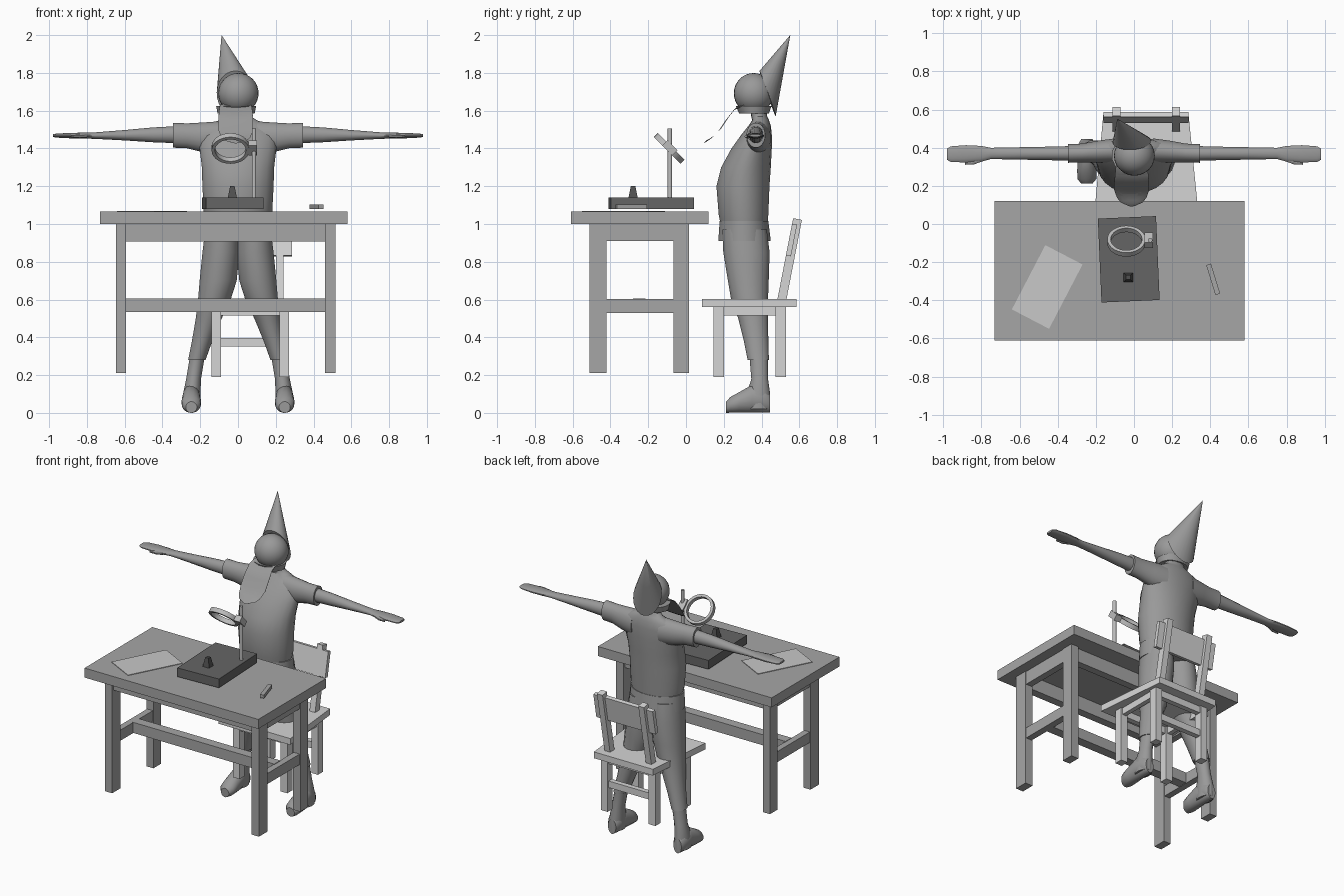
import bpy, bmesh, math
from mathutils import Vector as V, Matrix as M

if "Cube" in bpy.data.objects:
    bpy.data.objects.remove(bpy.data.objects["Cube"])

def mat(name, g):
    m = bpy.data.materials.new(name)
    m.diffuse_color = (g, g, g, 1)
    m.use_nodes = True
    m.node_tree.nodes["Principled BSDF"].inputs["Base Color"].default_value = m.diffuse_color
    return m

TABLE = mat("table grey", 0.38)
CHAIR = mat("chair light grey", 0.66)
BODY = mat("figure grey", 0.32)
BASE = mat("dark base grey", 0.13)
DARK = mat("darkest grey", 0.08)
PAPER = mat("paper grey", 0.58)
METAL = mat("metal grey", 0.5)

def finish(name, bm, m, smooth=False):
    bmesh.ops.recalc_face_normals(bm, faces=bm.faces)
    me = bpy.data.meshes.new(name)
    bm.to_mesh(me)
    bm.free()
    ob = bpy.data.objects.new(name, me)
    bpy.context.collection.objects.link(ob)
    me.materials.append(m)
    if smooth:
        bpy.ops.object.select_all(action='DESELECT')
        ob.select_set(True)
        bpy.context.view_layer.objects.active = ob
        bpy.ops.object.shade_smooth_by_angle(angle=math.radians(40))
    return ob

def box(name, x, y, z, m, rot=0, axis='Z'):
    """Box from (min, max) ranges, turned about its own centre."""
    bm = bmesh.new()
    c = V([(a + b) / 2 for a, b in (x, y, z)])
    s = [b - a for a, b in (x, y, z)]
    mx = M.Translation(c) @ M.Rotation(math.radians(rot), 4, axis) @ M.Diagonal((*s, 1))
    bmesh.ops.create_cube(bm, size=1, matrix=mx)
    return finish(name, bm, m)

def loft(name, secs, m, n=16, smooth=True):
    """Skin through elliptic sections (centre, u axis, v axis)."""
    bm = bmesh.new()
    rings = []
    for c, u, v in secs:
        rings.append([bm.verts.new(V(c) + V(u) * math.cos(a) + V(v) * math.sin(a))
                      for a in (2 * math.pi * (i + .5) / n for i in range(n))])
    for r, q in zip(rings, rings[1:]):
        for i in range(n):
            j = (i + 1) % n
            bm.faces.new((r[i], r[j], q[j], q[i]))
    bm.faces.new(rings[0])
    bm.faces.new(rings[-1])
    return finish(name, bm, m, smooth)

def upright(name, rows, m, n=16):
    """Loft of level sections: x, z, half width, y front, y back."""
    return loft(name, [((x, (a + b) / 2, z), (w, 0, 0), (0, (b - a) / 2, 0))
                       for x, z, w, a, b in rows], m, n)

# --- table
box("table_top", (-.73, .58), (-.61, .12), (1.0, 1.065), TABLE)
TX = ((-.645, -.592), (.46, .515))
TY = ((-.51, -.42), (-.065, .017))
for x in TX:
    for y in TY:
        box("table_leg", x, y, (.21, 1.0), TABLE)
    for z in ((.91, 1.0), (.53, .602)):
        box("table_side_rail", (x[0] + .005, x[1] - .005), (-.42, -.065), z, TABLE)
for y in ((-.495, -.44), (-.05, .0)):
    box("table_long_rail", (-.592, .46), y, (.907, 1.0), TABLE)
box("table_stretcher", (-.6, .47), (-.28, -.215), (.533, .605), TABLE)

# --- chair
bm = bmesh.new()
plan = [(-.205, .085), (.335, .085), (.285, .585), (-.16, .585)]
f = bm.faces.new([bm.verts.new((x, y, .56)) for x, y in plan])
ext = bmesh.ops.extrude_face_region(bm, geom=[f])
bmesh.ops.translate(bm, vec=(0, 0, .043), verts=[e for e in ext['geom'] if isinstance(e, bmesh.types.BMVert)])
finish("chair_seat", bm, CHAIR)
CX = ((-.14, -.09), (.22, .27))
CY = ((.145, .2), (.475, .53))
for x in CX:
    for y in CY:
        box("chair_leg", x, y, (.19, .56), CHAIR)
    box("chair_side_rail", (x[0] + .01, x[1] - .01), (.2, .475), (.515, .56), CHAIR)
for y in CY:
    box("chair_cross_rail", (-.09, .22), (y[0] + .01, y[1] - .01), (.515, .56), CHAIR)
box("chair_stretcher", (-.09, .22), (.485, .52), (.352, .397), CHAIR)
for x in ((-.112, -.07), (.2, .242)):
    box("chair_back_post", x, (.525, .572), (.59, 1.03), CHAIR, -11, 'X')
box("chair_back_slat", (-.16, .287), (.545, .572), (.83, 1.0), CHAIR, -11, 'X')

# --- things on the table
box("instrument_base", (-.18, .125), (-.405, .035), (1.08, 1.14), BASE, 2.5)
loft("base_weight", [((-.03, -.28, 1.14), (.034, 0, 0), (0, .034, 0)),
                     ((-.03, -.28, 1.2), (.017, 0, 0), (0, .017, 0))], DARK, 4, False)
box("paper_sheet", (-.565, -.345), (-.52, -.14), (1.066, 1.07), PAPER, -27.5)
box("pencil", (.402, .428), (-.372, -.208), (1.08, 1.103), TABLE, 17)

# --- magnifier: post, clamp and tilted ring
loft("magnifier_post", [((.085, -.085, z), (.012, 0, 0), (0, .012, 0)) for z in (1.14, 1.505)], METAL, 10)
box("magnifier_clamp", (.055, .1), (-.105, -.065), (1.365, 1.44), METAL, 45, 'X')
bm = bmesh.new()
N = 28
tilt = M.Translation((-.04, -.09, 1.4)) @ M.Rotation(math.radians(-45), 4, 'X')
prof = [(.1, -.015), (.1, .015), (.082, .015), (.082, -.015)]
rings = [[bm.verts.new(tilt @ V((r * math.cos(t), r * math.sin(t), h))) for r, h in prof]
         for t in (2 * math.pi * i / N for i in range(N))]
for i in range(N):
    p, q = rings[i], rings[(i + 1) % N]
    for k in range(4):
        bm.faces.new((p[k], p[(k + 1) % 4], q[(k + 1) % 4], q[k]))
finish("magnifier_ring", bm, METAL, True)

# --- figure: torso and tunic hem
upright("torso", [(0, .96, .165, .19, .43), (0, 1.05, .182, .172, .437), (0, 1.2, .19, .16, .443),
                  (0, 1.3, .193, .185, .45), (0, 1.4, .205, .24, .455), (0, 1.47, .205, .29, .455),
                  (0, 1.52, .17, .33, .45), (0, 1.55, .1, .35, .44), (0, 1.57, .07, .345, .43),
                  (0, 1.63, .06, .34, .43)], BODY, 24)
upright("tunic_hem", [(0, .91, .187, .17, .45), (0, 1.015, .183, .177, .437)], BODY, 24)

for s in (-1, 1):
    # legs and boots
    upright("trouser_leg", [(s * .085, .97, .09, .19, .43), (s * .09, .85, .1, .195, .445),
                            (s * .105, .7, .1, .22, .44), (s * .125, .6, .088, .237, .436),
                            (s * .155, .5, .07, .275, .436), (s * .19, .38, .055, .305, .437),
                            (s * .218, .28, .047, .325, .44)], BODY)
    upright("boot_shaft", [(s * .215, .3, .04, .335, .435), (s * .235, .18, .04, .345, .435),
                           (s * .245, .1, .047, .32, .447), (s * .247, .02, .045, .32, .447)], BODY)
    loft("boot_foot", [((s * .247, y, h / 2), (w, 0, 0), (0, 0, h / 2)) for y, w, h in
                       ((.445, .03, .1), (.42, .045, .13), (.35, .048, .15), (.28, .052, .11),
                        (.235, .05, .085), (.212, .03, .06))], BODY)
    # sleeve, arm and hand
    def limb(name, rows):
        loft(name, [((s * x, y, z), (0, a, 0), (0, 0, b)) for x, y, z, a, b in rows], BODY)
    limb("sleeve", [(.1, .385, 1.455, .065, .09), (.2, .378, 1.46, .058, .078),
                    (.27, .372, 1.467, .05, .067), (.345, .37, 1.47, .05, .067)])
    limb("arm", [(.3, .37, 1.473, .04, .047), (.45, .37, 1.472, .036, .04), (.6, .37, 1.47, .033, .028),
                 (.75, .37, 1.468, .03, .018), (.8, .368, 1.468, .042, .016), (.88, .368, 1.468, .046, .015),
                 (.96, .366, 1.468, .042, .011), (.98, .366, 1.468, .03, .007)])
    loft("thumb", [((s * .8, .345, 1.466), (0, .02, 0), (0, 0, .012)),
                   ((s * .84, .325, 1.464), (0, .014, 0), (0, 0, .011)),
                   ((s * .885, .317, 1.464), (0, .007, 0), (0, 0, .007))], BODY, 8)

# --- head, beard and tilted hat
bm = bmesh.new()
bmesh.ops.create_uvsphere(bm, u_segments=24, v_segments=16, radius=1,
                          matrix=M.Translation((.002, .358, 1.692)) @ M.Diagonal((.107, .105, .107, 1)))
finish("head", bm, BODY, True)
upright("collar", [(-.01, 1.585, .1, .28, .44), (-.01, 1.625, .108, .262, .455)], BODY)
loft("beard", [((-.012, y, z), (w, 0, 0), (0, .008, .008)) for y, z, w in
               ((.31, 1.63, .085), (.26, 1.61, .09), (.22, 1.56, .095), (.18, 1.5, .095),
                (.14, 1.46, .08), (.115, 1.443, .06), (.1, 1.435, .025))], BODY, 12)
apex, centre = V((-.087, .552, 2.0)), V((-.012, .432, 1.69))
loft("hat", [(centre.lerp(apex, t), V((.1, 0, .01)) * (1.002 - t), V((-.01, -.043, .12)) * (1.002 - t))
             for t in (0, .5, 1)], BODY, 24)
